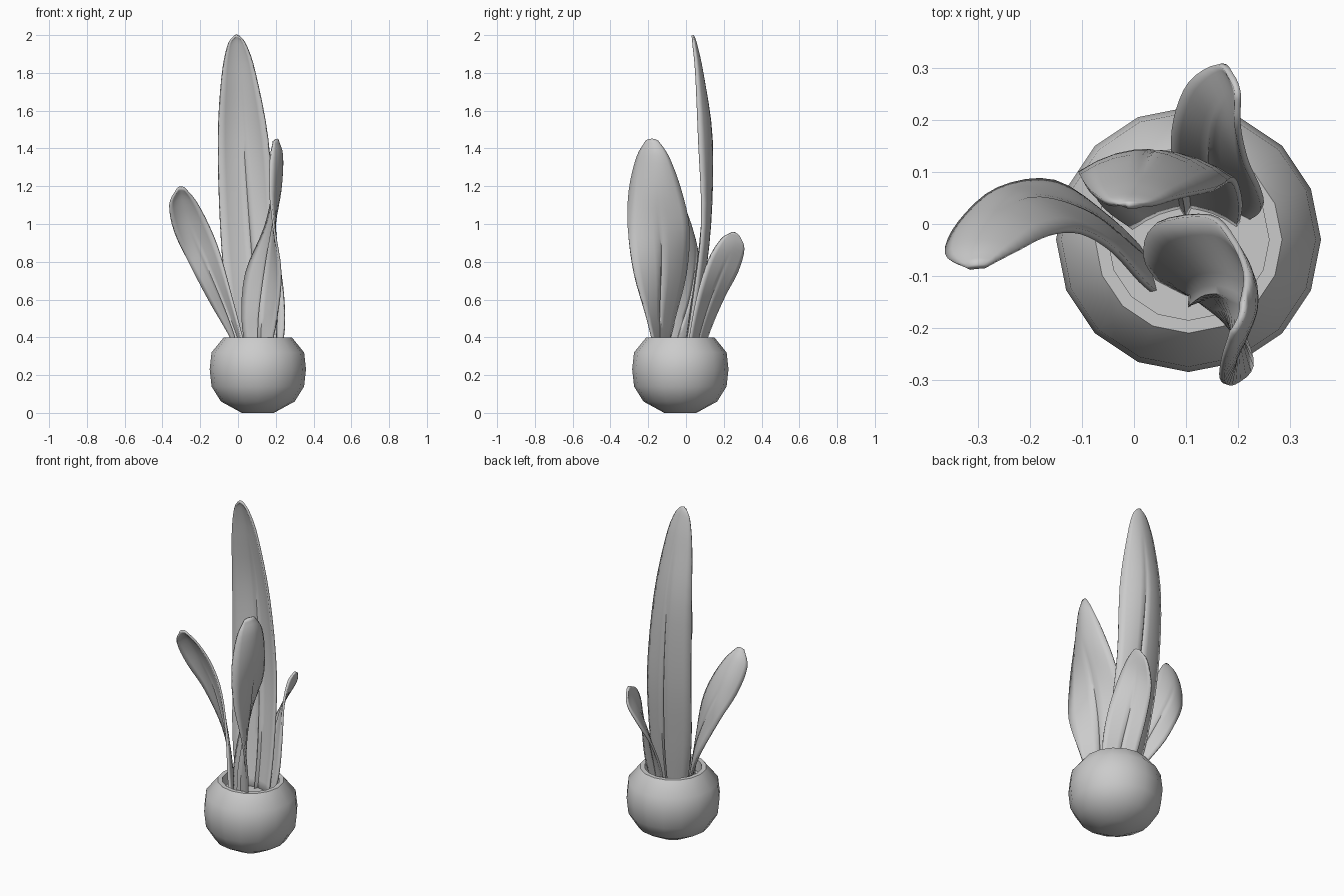
import bpy, bmesh, math
from mathutils import Vector


def finish(name, bm, angle):
    bmesh.ops.recalc_face_normals(bm, faces=bm.faces)
    me = bpy.data.meshes.new(name)
    bm.to_mesh(me)
    bm.free()
    ob = bpy.data.objects.new(name, me)
    bpy.context.collection.objects.link(ob)
    bpy.ops.object.select_all(action='DESELECT')
    ob.select_set(True)
    bpy.context.view_layer.objects.active = ob
    bpy.ops.object.shade_smooth_by_angle(angle=math.radians(angle))
    return ob


def lathe(name, profile, centre, sides=16):
    bm = bmesh.new()
    rings = []
    for r, z in profile:
        rings.append([bm.verts.new((centre[0] + r * math.cos(2 * math.pi * i / sides),
                                    centre[1] + r * math.sin(2 * math.pi * i / sides), z))
                      for i in range(sides)])
    for a, b in zip(rings, rings[1:]):
        for i in range(sides):
            j = (i + 1) % sides
            bm.faces.new((a[i], a[j], b[j], b[i]))
    bm.faces.new(rings[0])
    bm.faces.new(rings[-1])
    return finish(name, bm, 45)


def spline(pts, steps):
    # Catmull-Rom through the points
    p = [2 * pts[0] - pts[1]] + pts + [2 * pts[-1] - pts[-2]]
    out = []
    for i in range(1, len(p) - 2):
        a, b, c, d = p[i - 1:i + 3]
        for k in range(steps):
            t = k / steps
            out.append(0.5 * (2 * b + (c - a) * t + (2 * a - 5 * b + 4 * c - d) * t * t
                              + (3 * b - a - 3 * c + d) * t ** 3))
    return out + [pts[-1]]


ACROSS = [-1, -0.75, -0.5, -0.25, -0.07, 0, 0.07, 0.25, 0.5, 0.75, 1]


def leaf(name, rows, rib=0.02, steps=4):
    # each row: one edge, midrib, other edge, from the soil to the tip
    lines = [spline([Vector(r[k]) for r in rows], steps) for k in range(3)]
    bm = bmesh.new()
    grid = []
    n = len(lines[0])
    for j, (l, c, r) in enumerate(zip(*lines)):
        # narrow midrib ridge, fading out towards the tip
        side = (r - l).cross(Vector((0, 0, 1))).normalized()
        depth = rib * max(0, 1 - j / n / 0.65)
        row = []
        for u in ACROSS:
            p = l * u * (u - 1) / 2 + c * (1 - u * u) + r * u * (u + 1) / 2
            row.append(bm.verts.new(p + side * (depth if u == 0 else 0)))
        grid.append(row)
    for a, b in zip(grid, grid[1:]):
        for i in range(len(ACROSS) - 1):
            bm.faces.new((a[i], a[i + 1], b[i + 1], b[i]))
    ob = finish(name, bm, 60)
    mod = ob.modifiers.new("thickness", 'SOLIDIFY')
    mod.thickness = 0.012
    mod.offset = 0
    return ob


# Round pot with a lip, closed by soil inside
CENTRE = (0.105, -0.03)
lathe("pot", [(0.085, 0), (0.195, 0.06), (0.245, 0.14), (0.255, 0.23), (0.245, 0.32),
              (0.18, 0.4), (0.155, 0.4), (0.155, 0.33)], CENTRE)

# Tall back leaf
leaf("tall_leaf", [
    ((0.0, -0.01, 0.3), (0.1, 0.03, 0.3), (0.2, -0.005, 0.3)),
    ((-0.06, 0.035, 0.6), (0.09, 0.08, 0.6), (0.205, 0.04, 0.6)),
    ((-0.093, 0.085, 1.0), (0.06, 0.128, 1.0), (0.19, 0.085, 1.0)),
    ((-0.104, 0.095, 1.45), (0.03, 0.135, 1.45), (0.157, 0.068, 1.45)),
    ((-0.086, 0.065, 1.77), (0.01, 0.088, 1.79), (0.09, 0.053, 1.8)),
    ((-0.055, 0.042, 1.94), (-0.005, 0.052, 1.955), (0.045, 0.04, 1.94)),
    ((-0.02, 0.035, 1.99), (-0.008, 0.035, 2.0), (0.01, 0.035, 1.99))])

# Left leaf, leaning out
leaf("left_leaf", [
    ((0.01, -0.05, 0.3), (0.025, -0.07, 0.3), (0.045, -0.135, 0.3)),
    ((-0.05, 0.01, 0.42), (-0.01, -0.04, 0.42), (0.015, -0.11, 0.42)),
    ((-0.155, 0.08, 0.6), (-0.085, 0.02, 0.61), (-0.04, -0.05, 0.63)),
    ((-0.262, 0.065, 0.8), (-0.188, 0.05, 0.84), (-0.1, -0.015, 0.85)),
    ((-0.335, 0.0, 0.96), (-0.26, 0.022, 1.0), (-0.16, -0.018, 1.0)),
    ((-0.36, -0.06, 1.1), (-0.3, -0.035, 1.13), (-0.225, -0.05, 1.12)),
    ((-0.32, -0.086, 1.185), (-0.305, -0.082, 1.195), (-0.285, -0.082, 1.19))], rib=0.012)

# Front leaf, twisted towards the right
leaf("front_leaf", [
    ((0.05, -0.11, 0.3), (0.115, -0.138, 0.3), (0.165, -0.155, 0.3)),
    ((0.022, -0.06, 0.5), (0.12, -0.14, 0.5), (0.205, -0.205, 0.5)),
    ((0.042, 0.0, 0.74), (0.15, -0.128, 0.74), (0.225, -0.275, 0.74)),
    ((0.142, 0.016, 0.98), (0.188, -0.135, 0.98), (0.19, -0.308, 0.98)),
    ((0.188, -0.027, 1.18), (0.224, -0.155, 1.18), (0.17, -0.3, 1.18)),
    ((0.215, -0.09, 1.35), (0.23, -0.17, 1.36), (0.173, -0.26, 1.35)),
    ((0.208, -0.15, 1.44), (0.205, -0.18, 1.45), (0.188, -0.21, 1.44))])

# Short leaf at the back right, its ribbed face turned outwards
leaf("short_leaf", [
    ((0.09, 0.08, 0.3), (0.155, 0.045, 0.3), (0.22, 0.01, 0.3)),
    ((0.075, 0.13, 0.45), (0.155, 0.08, 0.45), (0.246, 0.03, 0.45)),
    ((0.08, 0.205, 0.62), (0.15, 0.14, 0.63), (0.24, 0.065, 0.63)),
    ((0.11, 0.275, 0.75), (0.16, 0.205, 0.79), (0.215, 0.12, 0.81)),
    ((0.165, 0.308, 0.87), (0.187, 0.255, 0.9), (0.2, 0.185, 0.92)),
    ((0.19, 0.28, 0.94), (0.198, 0.26, 0.955), (0.2, 0.24, 0.955))], rib=0.012)
